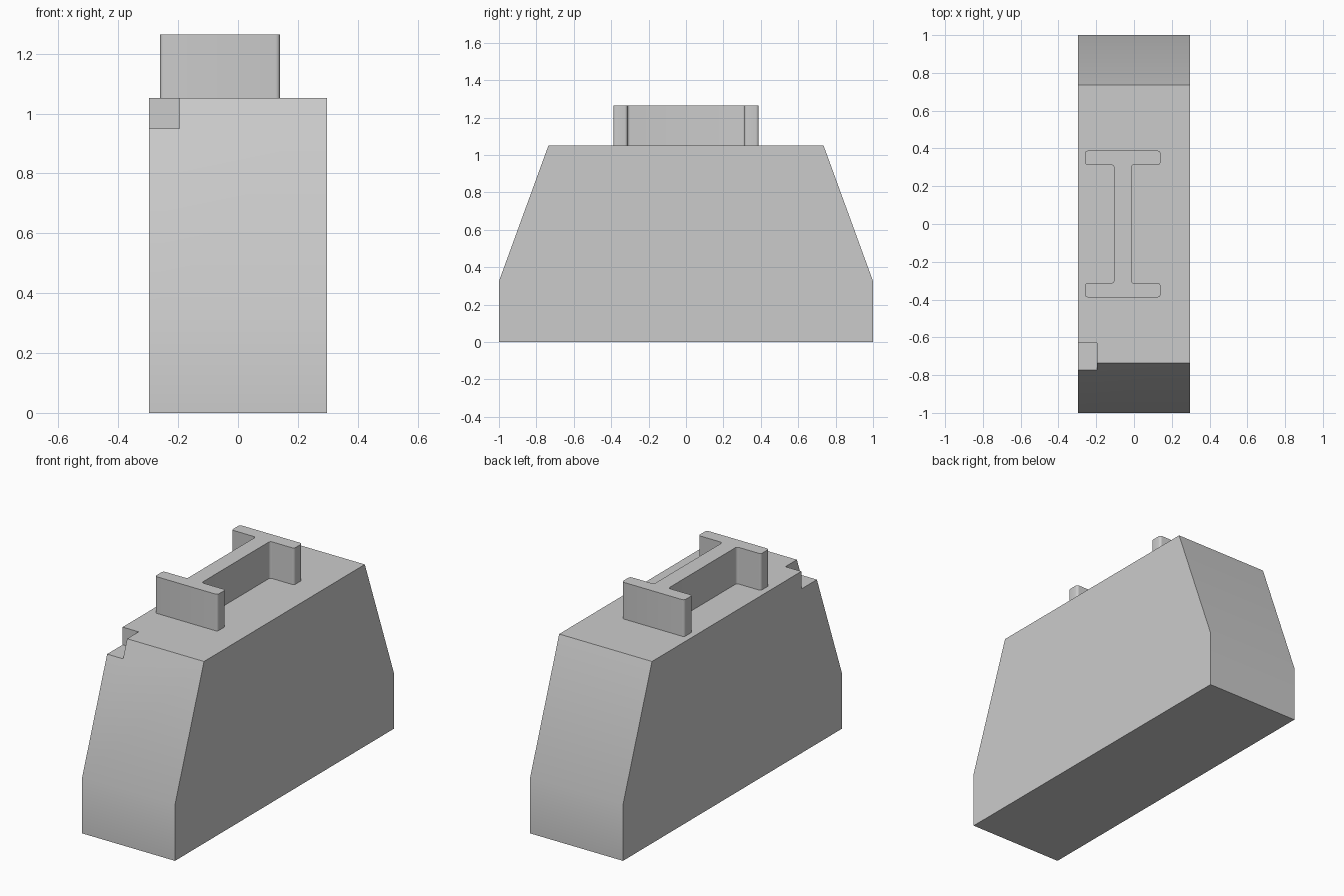
import bpy, bmesh, math
from mathutils import Vector

cube = bpy.data.objects.get("Cube")
if cube:
    bpy.data.objects.remove(cube, do_unlink=True)

GREY = (0.6, 0.6, 0.6, 1)
grey = bpy.data.materials.new("plain grey")
grey.use_nodes = True
grey.diffuse_color = GREY
grey.node_tree.nodes["Principled BSDF"].inputs["Base Color"].default_value = GREY


def prism(name, outline, depth, bevel=0.0):
    """Extrude a closed outline along depth, optionally rounding the long edges."""
    bm = bmesh.new()
    face = bm.faces.new([bm.verts.new(p) for p in outline])
    depth = Vector(depth)
    new = bmesh.ops.extrude_face_region(bm, geom=[face], use_keep_orig=True)["geom"]
    bmesh.ops.translate(bm, vec=depth, verts=[g for g in new if isinstance(g, bmesh.types.BMVert)])
    if bevel:
        axis = depth.normalized()
        edges = [e for e in bm.edges
                 if abs((e.verts[1].co - e.verts[0].co).normalized().dot(axis)) > 0.99]
        bmesh.ops.bevel(bm, geom=edges, offset=bevel, segments=4, profile=0.5, affect='EDGES')
    bmesh.ops.recalc_face_normals(bm, faces=bm.faces)
    mesh = bpy.data.meshes.new(name)
    bm.to_mesh(mesh)
    bm.free()
    obj = bpy.data.objects.new(name, mesh)
    bpy.context.collection.objects.link(obj)
    mesh.materials.append(grey)
    return obj


def activate(obj):
    bpy.ops.object.select_all(action='DESELECT')
    obj.select_set(True)
    bpy.context.view_layer.objects.active = obj


# Tapered block: half of the side profile, mirrored front to back
W, TOP = 0.297, 1.052
half = [(1, 0), (1, 0.325), (0.735, TOP)]
profile = half + [(-y, z) for y, z in reversed(half)]
block = prism("block", [(-W, y, z) for y, z in profile], (2 * W, 0, 0))

# Small notch in the top front corner on the right side
notch = prism("notch_cutter", [(-0.4, -0.9, 0.95), (-0.195, -0.9, 0.95),
                               (-0.195, -0.63, 0.95), (-0.4, -0.63, 0.95)], (0, 0, 0.3))
notch.hide_render = True
cut = block.modifiers.new("notch", 'BOOLEAN')
cut.object = notch
cut.operation = 'DIFFERENCE'
cut.solver = 'EXACT'
activate(block)
bpy.ops.object.modifier_apply(modifier="notch")
bpy.data.objects.remove(notch, do_unlink=True)

# I-shaped rail on top: one quarter of the outline, mirrored both ways
CX, FLANGE, WEB, END, INNER = -0.06, 0.2, 0.046, 0.388, 0.313
right = [(FLANGE, -END), (FLANGE, -INNER), (WEB, -INNER),
         (WEB, INNER), (FLANGE, INNER), (FLANGE, END)]
outline = right + [(-x, y) for x, y in reversed(right)]
rail = prism("i_shaped_rail", [(CX + x, y, TOP) for x, y in outline],
             (0, 0, 0.212), bevel=0.014)

for part in (block, rail):
    activate(part)
    bpy.ops.object.shade_smooth_by_angle(angle=math.radians(30))
